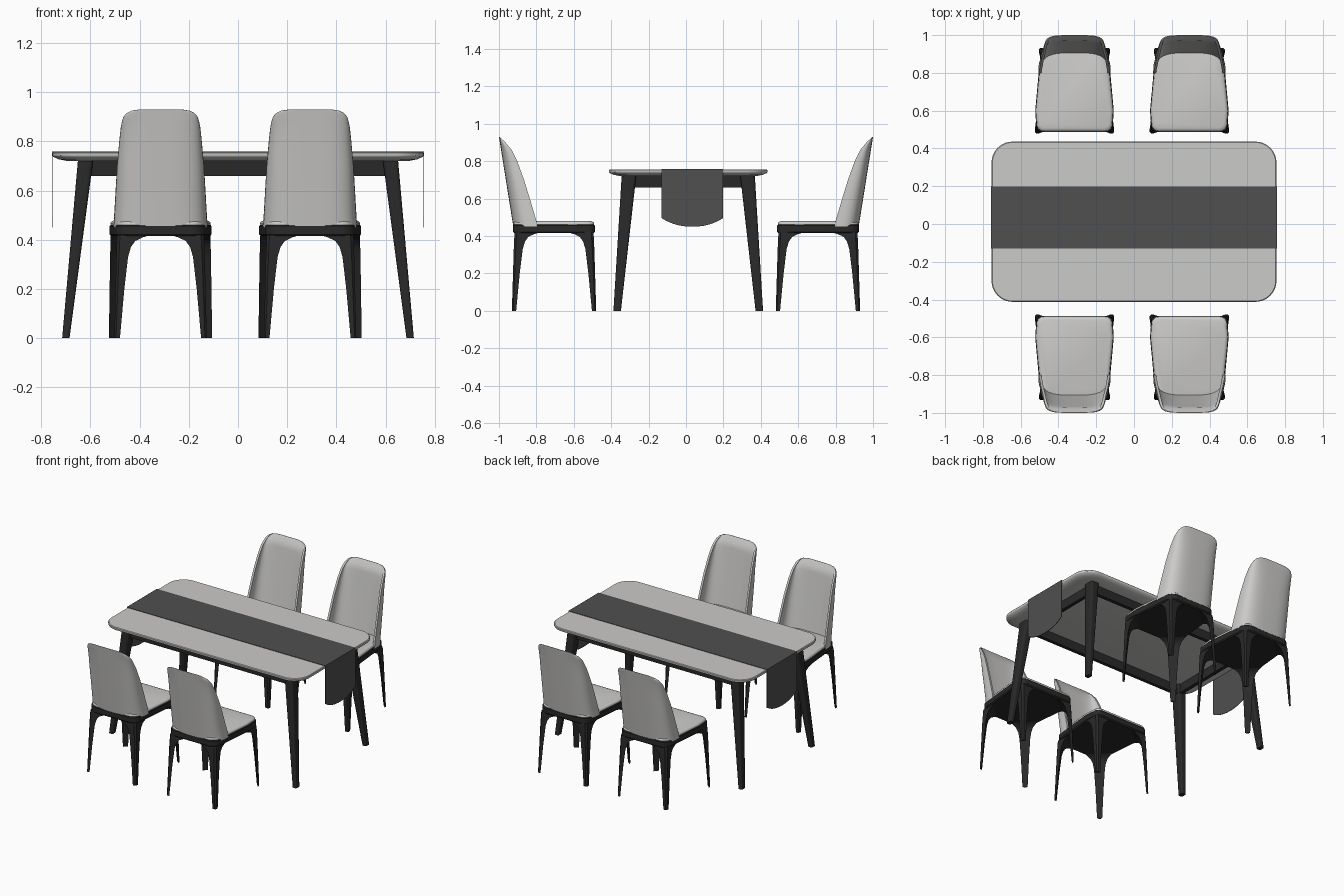
import bpy, bmesh, math
from mathutils import Vector

old = bpy.data.objects.get("Cube")
if old:
    bpy.data.objects.remove(old, do_unlink=True)


def material(name, rgb):
    m = bpy.data.materials.new(name)
    m.use_nodes = True
    m.diffuse_color = (*rgb, 1)
    m.node_tree.nodes["Principled BSDF"].inputs["Base Color"].default_value = (*rgb, 1)
    return m


LIGHT = material("light_grey", (0.6, 0.595, 0.58))
RUNNER = material("charcoal_cloth", (0.08, 0.08, 0.08))
BLACK = material("black_wood", (0.022, 0.022, 0.022))


def loft(name, rings, mat, angle=35):
    """Closed solid skinned through rings of equal point count."""
    bm = bmesh.new()
    rows = [[bm.verts.new(p) for p in ring] for ring in rings]
    n = len(rows[0])
    for a, b in zip(rows, rows[1:]):
        for i in range(n):
            j = (i + 1) % n
            bm.faces.new((a[i], a[j], b[j], b[i]))
    bm.faces.new(rows[0])
    bm.faces.new(rows[-1])
    bmesh.ops.recalc_face_normals(bm, faces=bm.faces)
    mesh = bpy.data.meshes.new(name)
    bm.to_mesh(mesh)
    bm.free()
    mesh.materials.append(mat)
    ob = bpy.data.objects.new(name, mesh)
    bpy.context.collection.objects.link(ob)
    bpy.ops.object.select_all(action="DESELECT")
    ob.select_set(True)
    bpy.context.view_layer.objects.active = ob
    bpy.ops.object.shade_smooth_by_angle(angle=math.radians(angle))
    return ob


def rounded(corners, steps=6):
    """Convex outline from (x, y, radius) corners with filleted tips."""
    out = []
    for i, (x, y, r) in enumerate(corners):
        p = Vector((x, y))
        a = (Vector(corners[i - 1][:2]) - p).normalized()
        b = (Vector(corners[(i + 1) % len(corners)][:2]) - p).normalized()
        half = a.angle(b) / 2
        c = p + (a + b).normalized() * (r / math.sin(half))
        s = p + a * (r / math.tan(half)) - c
        e = p + b * (r / math.tan(half)) - c
        for k in range(steps + 1):
            t = k / steps
            out.append(c + (s * (1 - t) + e * t).normalized() * r)
    return out


def rect(cx, cy, hx, hy, r, steps=6):
    return rounded([(cx + sx * hx, cy + sy * hy, r)
                    for sx, sy in ((1, 1), (-1, 1), (-1, -1), (1, -1))], steps)


def at(outline, z):
    return [(p[0], p[1], z) for p in outline]


def box(name, lo, hi, mat):
    c = [(a + b) / 2 for a, b in zip(lo, hi)]
    o = [(lo[0], lo[1]), (hi[0], lo[1]), (hi[0], hi[1]), (lo[0], hi[1])]
    return loft(name, [at(o, lo[2]), at(o, hi[2])], mat)


def lerp(table, t):
    """Piecewise linear lookup in (t, value) pairs."""
    for (t0, v0), (t1, v1) in zip(table, table[1:]):
        if t <= t1:
            return v0 + (v1 - v0) * (t - t0) / (t1 - t0)
    return table[-1][1]


# Table top with an undercut edge
TY = 0.012
edge = [(0.72, 0.06), (0.727, 0.025), (0.737, 0.003), (0.742, 0), (0.752, 0), (0.756, 0.004)]
loft("table_top", [at(rect(0, TY, 0.754 - i, 0.424 - i, 0.11 - i / 2, 8), z)
                   for z, i in edge], LIGHT)

# Table legs, tapered and splayed
for sx in (-1, 1):
    for sy in (-1, 1):
        loft("table_leg", [at(rect(sx * 0.7, TY + sy * 0.38, 0.015, 0.02, 0.008, 4), 0),
                           at(rect(sx * 0.62, TY + sy * 0.317, 0.031, 0.039, 0.015, 4), 0.722)],
             BLACK)

# Aprons under the top
for s in (-1, 1):
    y, x = TY + s * 0.315, s * 0.615
    box("long_apron", (-0.61, y - 0.012, 0.66), (0.61, y + 0.012, 0.722), BLACK)
    box("short_apron", (x - 0.012, TY - 0.31, 0.66), (x + 0.012, TY + 0.31, 0.722), BLACK)

# Table runner with rounded hanging ends
Y0, Y1 = -0.13, 0.198
box("runner_top", (-0.757, Y0, 0.754), (0.757, Y1, 0.759), RUNNER)
N = 16
drop = [(Y0, 0.759)] + [(Y0 + (Y1 - Y0) * i / N, 0.45 + 0.045 * abs(2 * i / N - 1) ** 2.3)
                        for i in range(N + 1)] + [(Y1, 0.759)]
for s in (-1, 1):
    loft("runner_end", [[(s * x, y, z) for y, z in drop] for x in (0.7535, 0.757)], RUNNER)


# Chair: d is the distance from the table centre, growing towards the back
HALF_WIDTH = [(0.44, 0.192), (0.7, 0.177), (0.82, 0.166), (0.87, 0.16), (0.9, 0.151),
              (0.915, 0.138), (0.925, 0.118), (0.93, 0.085)]
WING = [(0.44, 0.795), (0.48, 0.8), (0.6, 0.835), (0.7, 0.866), (0.8, 0.902), (0.86, 0.932),
        (0.9, 0.965), (0.93, 0.996)]
LEVELS = [0.45, 0.48, 0.54, 0.6, 0.65, 0.7, 0.75, 0.8, 0.83, 0.86, 0.88, 0.9,
          0.915, 0.925, 0.93]


def u_section(w, front, back, n=28):
    pts = []
    for i in range(n + 1):
        t = math.pi * i / n
        c, s = math.cos(t), math.sin(t)
        pts.append((math.copysign(abs(c) ** 0.6, c) * w, front + (back - front) * max(s, 0) ** 0.6))
    return pts


def chair(cx, side):
    def place(outline, z):
        return [(cx + x, side * d, z) for x, d in outline]

    def seat(inset, rear=0.925):
        half = [(0.2 - inset, 0.487 + inset, 0.035), (0.208 - inset, 0.6, 0.15),
                (0.178 - inset, rear - inset, 0.06)]
        return rounded(half + [(-x, d, r) for x, d, r in reversed(half)])

    # Seat frame and cushion
    loft("seat_frame", [place(seat(i), z) for z, i in
                        ((0.415, 0.006), (0.422, 0), (0.455, 0), (0.46, 0.004))], BLACK)
    loft("seat_cushion", [place(seat(i), z) for z, i in
                          ((0.455, 0.006), (0.468, 0.004), (0.475, 0.009), (0.479, 0.02))],
         LIGHT, 60)

    # Wrapped backrest shell, thinning towards the top
    rings = []
    for z in LEVELS:
        w, f = lerp(HALF_WIDTH, z), lerp(WING, z)
        b = 0.925 + 0.075 * (z - 0.46) / 0.47
        th = min(0.022, (b - f) * 0.5)
        outer = u_section(w, f, b)
        inner = u_section(w - min(th, 0.014), f + 0.001, b - th)
        rings.append(place(outer + inner[::-1], z))
    loft("backrest", rings, LIGHT, 50)

    # Legs: three-sided, flaring into the frame as arches
    # (height, outward splay, width)
    flare = [(0, 0, 0.023), (0.2, 0.006, 0.036), (0.33, 0.01, 0.048), (0.37, 0.012, 0.058),
             (0.395, 0.013, 0.075), (0.41, 0.014, 0.105), (0.42, 0.016, 0.14)]
    for sx in (-1, 1):
        for name, fx, fd, inward, pull in (("chair_front_leg", 0.21, 0.48, 1, 0.5),
                                           ("chair_rear_leg", 0.188, 0.931, -1, 0.8)):
            rings = []
            for z, o, w in flare:
                x, d = fx - o * pull, fd + inward * o
                bev = 0.007 + 0.012 * z
                sec = [(x - bev, d), (x, d + inward * bev), (x, d + inward * w),
                       (x - w * 0.45, d + inward * w * 0.45), (x - w, d)]
                rings.append(place([(sx * px, pd) for px, pd in sec], z))
            loft(name, rings, BLACK)


for cx in (-0.315, 0.293):
    for side in (-1, 1):
        chair(cx, side)
